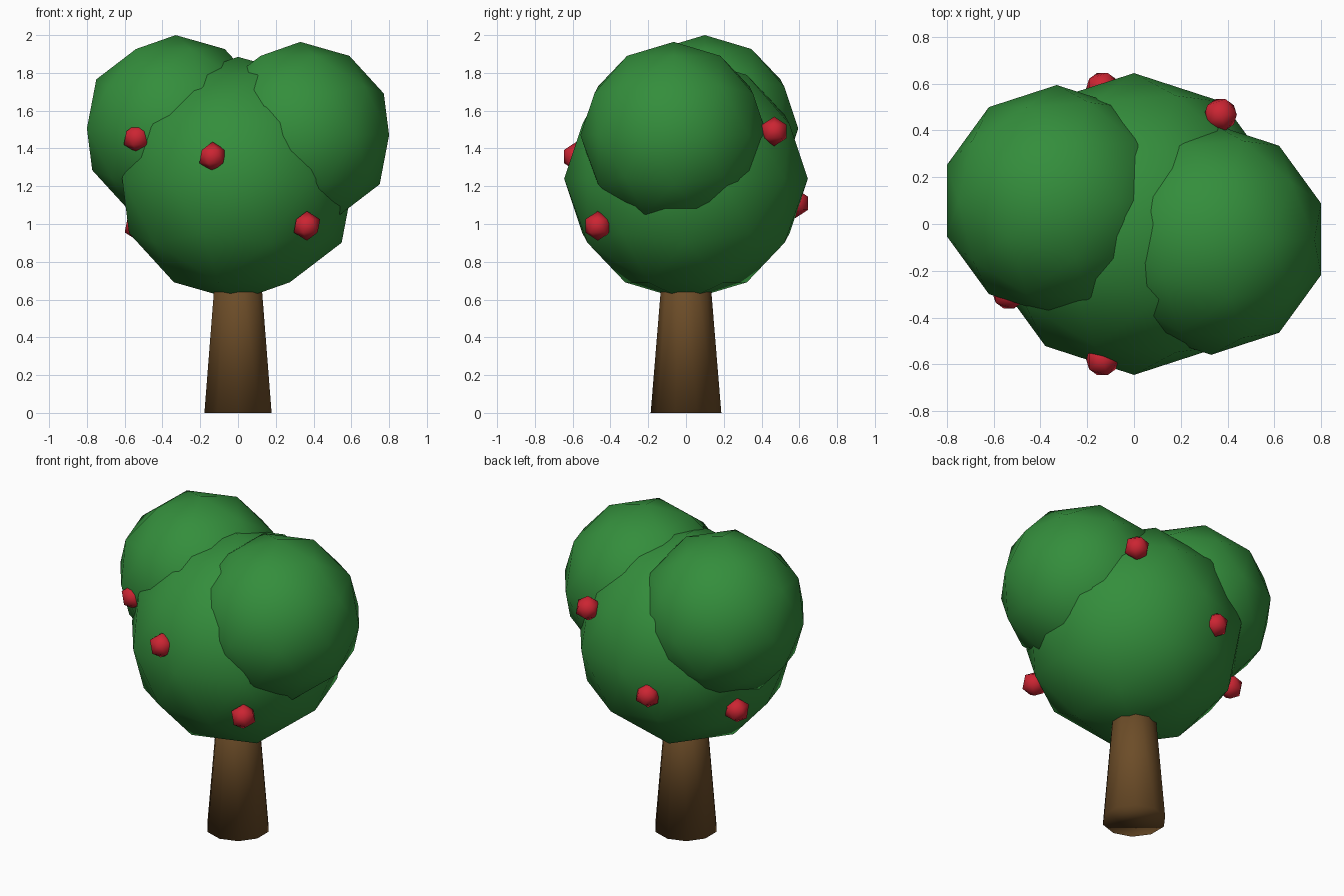
import bpy

cube = bpy.data.objects.get("Cube")
if cube:
    bpy.data.objects.remove(cube, do_unlink=True)


def make_material(name, rgb):
    mat = bpy.data.materials.new(name)
    mat.use_nodes = True
    color = (*rgb, 1)
    mat.diffuse_color = color
    mat.node_tree.nodes["Principled BSDF"].inputs["Base Color"].default_value = color
    return mat


def finish(name, mat):
    obj = bpy.context.object
    obj.name = name
    obj.data.materials.append(mat)
    bpy.ops.object.shade_smooth()
    return obj


def ball(name, mat, center, radius, subdivisions):
    bpy.ops.mesh.primitive_ico_sphere_add(
        subdivisions=subdivisions, radius=radius, location=center)
    return finish(name, mat)


leaf_green = make_material("leaf_green", (0.034, 0.27, 0.045))
bark_brown = make_material("bark_brown", (0.15, 0.073, 0.021))
fruit_red = make_material("fruit_red", (0.6, 0.018, 0.032))

# Tapered trunk, running up into the crown
trunk_height = 0.9
bpy.ops.mesh.primitive_cone_add(
    vertices=10, radius1=0.187, radius2=0.113, depth=trunk_height,
    location=(0, 0, trunk_height / 2))
finish("trunk", bark_brown)

# Foliage: one large crown and two upper clumps
ball("crown", leaf_green, (0, 0, 1.24), 0.645, 2)
ball("right_clump", leaf_green, (-0.33, 0.1, 1.506), 0.494, 2)
ball("left_clump", leaf_green, (0.33, -0.065, 1.47), 0.494, 2)

# Fruit scattered over the crown
fruit_spots = {
    "front_fruit": (-0.135, -0.58, 1.357),
    "front_left_fruit": (0.365, -0.467, 0.99),
    "back_left_fruit": (0.37, 0.467, 1.49),
    "back_fruit": (-0.135, 0.58, 1.11),
    "back_right_fruit": (-0.53, 0.24, 0.99),
    "front_right_fruit": (-0.535, -0.295, 1.455),
}
for name, center in fruit_spots.items():
    ball(name, fruit_red, center, 0.078, 1)
